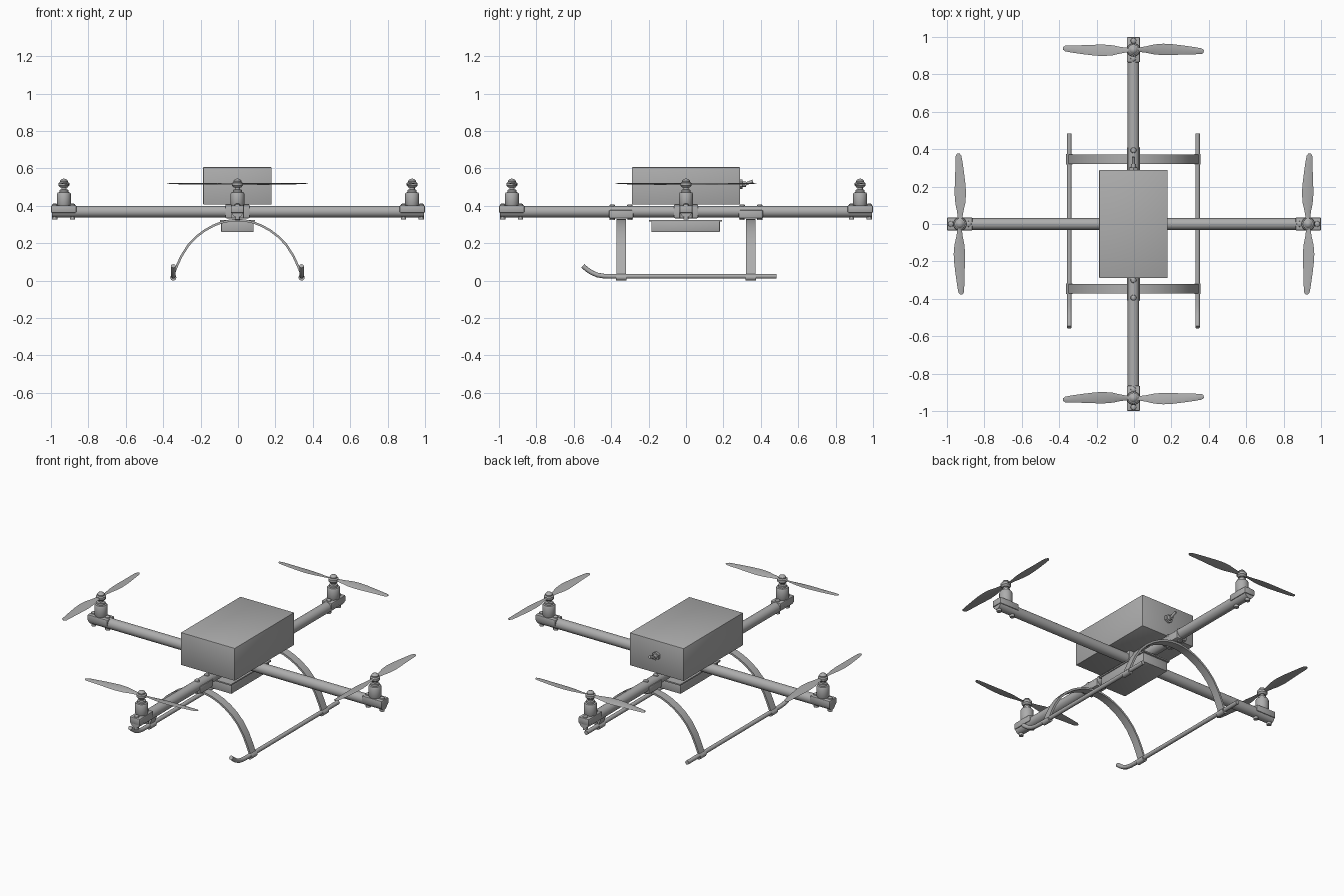
import bpy, bmesh, math
from mathutils import Vector, Matrix

cube = bpy.data.objects.get("Cube")
if cube:
    bpy.data.objects.remove(cube, do_unlink=True)

grey = bpy.data.materials.new("plain_grey")
grey.use_nodes = True
COLOUR = (0.42, 0.42, 0.42, 1)
grey.diffuse_color = COLOUR
grey.node_tree.nodes["Principled BSDF"].inputs["Base Color"].default_value = COLOUR

ARM_Z, ARM_R, MID = 0.369, 0.031, -0.003


def finish(name, bm, matrix=None, smooth=True):
    """Turn a bmesh into a shaded grey object."""
    bmesh.ops.recalc_face_normals(bm, faces=bm.faces)
    if matrix:
        bm.transform(matrix)
    mesh = bpy.data.meshes.new(name)
    bm.to_mesh(mesh)
    bm.free()
    mesh.materials.append(grey)
    obj = bpy.data.objects.new(name, mesh)
    bpy.context.collection.objects.link(obj)
    if smooth:
        bpy.ops.object.select_all(action='DESELECT')
        obj.select_set(True)
        bpy.context.view_layer.objects.active = obj
        bpy.ops.object.shade_smooth_by_angle(angle=math.radians(35))
    return obj


def box(name, size, centre, bevel=0.0, matrix=None):
    bm = bmesh.new()
    bmesh.ops.create_cube(bm, size=1)
    bm.transform(Matrix.Translation(centre) @ Matrix.Diagonal((*size, 1)))
    if bevel:
        bmesh.ops.bevel(bm, geom=bm.edges[:], offset=bevel, segments=2,
                        affect='EDGES', profile=0.5)
    return finish(name, bm, matrix, bevel > 0)


def rod(name, a, b, radius, sides=24, matrix=None):
    a, b = Vector(a), Vector(b)
    bm = bmesh.new()
    bmesh.ops.create_cone(bm, cap_ends=True, segments=sides, radius1=radius,
                          radius2=radius, depth=(b - a).length)
    turn = (b - a).to_track_quat('Z', 'Y').to_matrix().to_4x4()
    bm.transform(Matrix.Translation((a + b) / 2) @ turn)
    return finish(name, bm, matrix)


def lathe(name, profile, matrix, sides=24):
    """Spin (radius, height) points around z."""
    bm = bmesh.new()
    verts = [bm.verts.new((r, 0, z)) for r, z in profile]
    edges = [bm.edges.new(pair) for pair in zip(verts, verts[1:])]
    bmesh.ops.spin(bm, geom=verts + edges, cent=(0, 0, 0), axis=(0, 0, 1),
                   angle=2 * math.pi, steps=sides)
    bmesh.ops.remove_doubles(bm, verts=bm.verts, dist=0.0002)
    return finish(name, bm, matrix)


def sweep(name, sections):
    """Skin rings of equal length and cap both ends."""
    bm = bmesh.new()
    rings = [[bm.verts.new(p) for p in ring] for ring in sections]
    for r, s in zip(rings, rings[1:]):
        for i in range(len(r)):
            j = (i + 1) % len(r)
            bm.faces.new((r[i], r[j], s[j], s[i]))
    bm.faces.new(rings[0])
    bm.faces.new(rings[-1])
    return bm


def screw(name, x, low, high, matrix, y=0):
    """Bolt with a rounded head above and a nut below."""
    place = matrix @ Matrix.Translation((x, y, 0))
    lathe(name, [(0, low), (0.014, low), (0.014, low + 0.02), (0.006, low + 0.02),
                 (0.006, high - 0.012), (0.016, high - 0.012),
                 (0.014, high - 0.004), (0.008, high), (0, high)], place, 12)


# Crossed tubular arms
rod("side_arm", (-0.995, 0, ARM_Z), (0.995, 0, ARM_Z), ARM_R)
rod("long_arm", (MID, -0.995, ARM_Z), (MID, 0.995, ARM_Z), ARM_R)

# Central clamp across both arms
box("centre_clamp_side", (0.13, 0.07, 0.074), (MID, 0, 0.37), 0.006)
box("centre_clamp_long", (0.07, 0.13, 0.074), (MID, 0, 0.37), 0.006)

# Body box and underslung battery
box("body_box", (0.366, 0.578, 0.2), (MID, 0, 0.506), 0.003)
box("battery", (0.174, 0.366, 0.06), (MID, -0.002, 0.29), 0.003)
box("battery_plate", (0.186, 0.39, 0.008), (MID, -0.002, 0.321))

# Toggle switch on the back of the box
rod("switch_nut", (MID, 0.285, 0.515), (MID, 0.302, 0.515), 0.026, 6)
rod("switch_collar", (MID, 0.3, 0.515), (MID, 0.322, 0.515), 0.014, 16)
rod("switch_lever", (MID, 0.315, 0.515), (MID, 0.358, 0.532), 0.008, 12)

# Four motor stations; propellers alternate in handedness
BLADE = [(0.0, 0.011), (0.03, 0.012), (0.07, 0.018), (0.11, 0.027), (0.16, 0.031),
         (0.21, 0.029), (0.27, 0.024), (0.33, 0.019), (0.365, 0.015), (0.376, 0.007)]
STATIONS = [("left", 0, -1), ("back", 90, -1), ("right", 180, 1), ("front", 270, 1)]
for side, angle, hand in STATIONS:
    shift = MID if side in ("front", "back") else 0
    turn = Matrix.Translation((shift, 0, 0)) @ Matrix.Rotation(math.radians(angle), 4, 'Z')
    box(side + "_motor_mount", (0.136, 0.07, 0.04), (0.932, 0, 0.382), 0.006, turn)
    for x in (0.885, 0.98):
        screw(side + "_mount_screw", x, 0.326, 0.411, turn)
    hub = turn @ Matrix.Translation((0.931, 0, 0))
    lathe(side + "_motor", [(0, 0.395), (0.03, 0.395), (0.037, 0.41), (0.037, 0.464),
                            (0.033, 0.471), (0.024, 0.473), (0.024, 0.485),
                            (0.014, 0.488), (0.014, 0.505), (0, 0.505)], hub)
    lathe(side + "_propeller_hub", [(0, 0.498), (0.02, 0.498), (0.029, 0.508),
                                    (0.029, 0.522), (0.021, 0.527), (0.021, 0.533),
                                    (0.015, 0.541), (0, 0.546)], hub)
    for k in (0, 1):
        rings = []
        for r, w in BLADE:
            pitch = math.radians(13 - 25 * r) * hand
            off = 0.006 * hand * math.sin(r / 0.376 * math.pi)
            pts = [(-w, 0), (-w * 0.4, 0.003), (w * 0.5, 0.0025),
                   (w, 0), (w * 0.5, -0.001), (-w * 0.4, -0.001)]
            rings.append([(c * math.cos(pitch) + off, r,
                           0.517 + c * math.sin(pitch) + t) for c, t in pts])
        spin = Matrix.Rotation(math.pi * k - hand * math.radians(-1.2), 4, 'Z')
        finish(side + "_propeller_blade", sweep("blade", rings), hub @ spin)

# Landing legs: bent straps held by brackets under the long arm
HALF_ARC = [(0.343, 0.03), (0.325, 0.075), (0.3, 0.13), (0.262, 0.19), (0.22, 0.234),
            (0.175, 0.268), (0.13, 0.293), (0.085, 0.311), (0.04, 0.321)]
ARC = [(-x, z) for x, z in HALF_ARC] + [(0, 0.324)] + HALF_ARC[::-1]
for end, y in (("front", -0.347), ("back", 0.347)):
    rings = []
    for i, (x, z) in enumerate(ARC):
        a, b = ARC[max(i - 1, 0)], ARC[min(i + 1, len(ARC) - 1)]
        d = Vector((b[0] - a[0], b[1] - a[1])).normalized() * 0.006
        rings.append([(MID + x - s * d.y, y + t, z + s * d.x)
                      for s, t in ((-1, -0.025), (1, -0.025), (1, 0.025), (-1, 0.025))])
    finish(end + "_leg_strap", sweep("strap", rings))
    box(end + "_leg_bracket", (0.07, 0.13, 0.045), (MID, y, 0.354), 0.006)
    place = Matrix.Translation((MID, y, 0))
    for dy in (-0.047, 0.047):
        screw(end + "_bracket_screw", 0, 0.324, 0.408, place, dy)

# Skids with upturned front tips
TIP = [(-0.552, 0.078), (-0.53, 0.06), (-0.505, 0.043), (-0.475, 0.03),
       (-0.44, 0.024), (-0.4, 0.023), (0.484, 0.023)]
for side, x in (("right", -0.343), ("left", 0.343)):
    rings = []
    for i, (y, z) in enumerate(TIP):
        a, b = TIP[max(i - 1, 0)], TIP[min(i + 1, len(TIP) - 1)]
        d = Vector((b[0] - a[0], b[1] - a[1])).normalized()
        ring = []
        for k in range(12):
            ang = k * math.pi / 6
            u, v = 0.0125 * math.cos(ang), 0.0125 * math.sin(ang)
            ring.append((MID + x + u, y - v * d.y, z + v * d.x))
        rings.append(ring)
    finish(side + "_skid", sweep("skid", rings))
    for y in (-0.347, 0.347):
        rod(side + "_skid_sleeve", (MID + x, y - 0.028, 0.0165),
            (MID + x, y + 0.028, 0.0165), 0.0165, 16)
